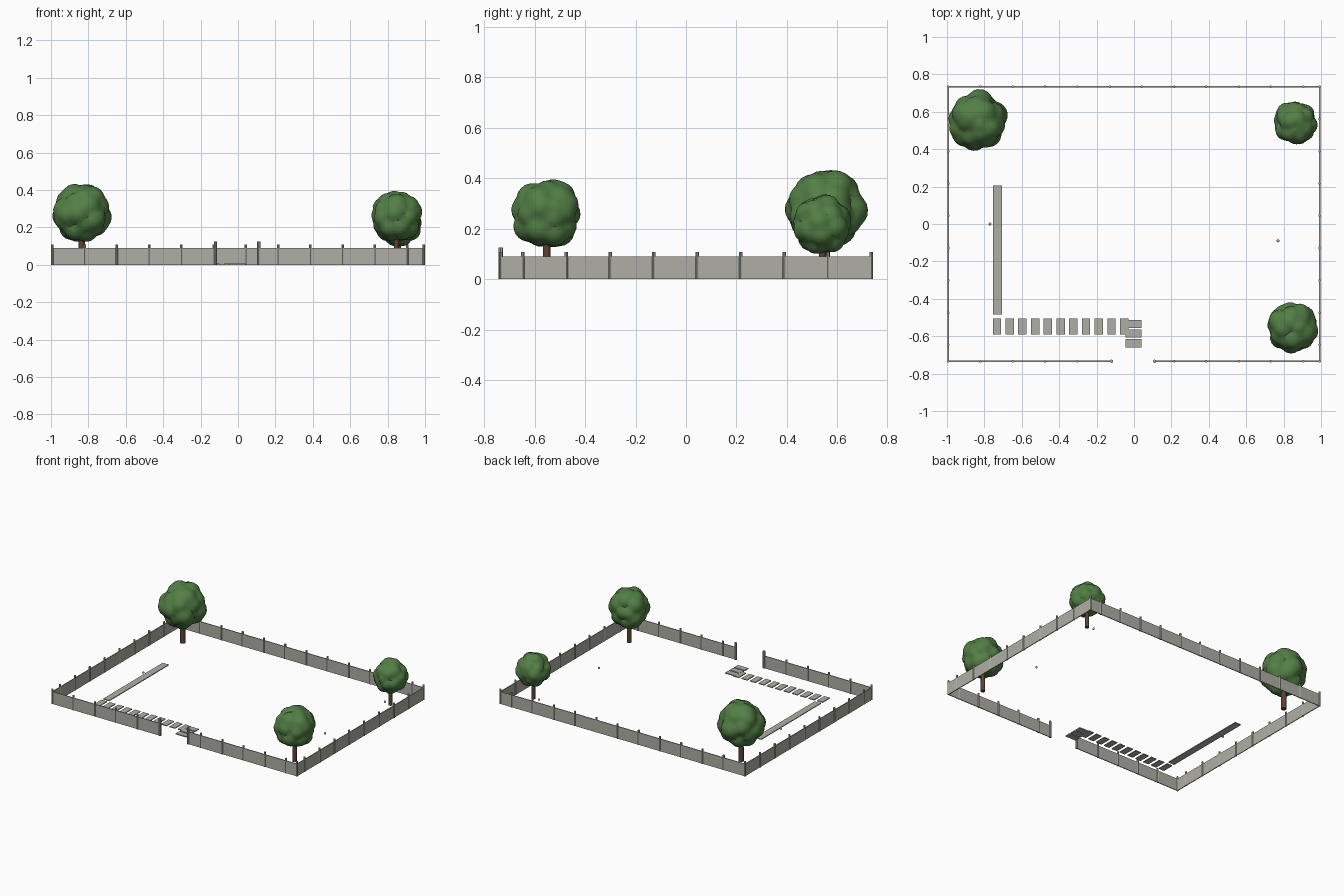
import bpy, bmesh, math, random
from mathutils import Vector

if "Cube" in bpy.data.objects:
    bpy.data.objects.remove(bpy.data.objects["Cube"])

random.seed(4)


def material(name, rgb):
    m = bpy.data.materials.new(name)
    m.diffuse_color = (*rgb, 1)
    m.use_nodes = True
    m.node_tree.nodes["Principled BSDF"].inputs["Base Color"].default_value = m.diffuse_color
    return m


STONE = material("stone grey", (0.43, 0.43, 0.38))
LEAF = material("leaf green", (0.085, 0.21, 0.06))
BARK = material("bark brown", (0.11, 0.055, 0.03))


def finish(bm, name, mat, loc=(0, 0, 0), smooth=None):
    me = bpy.data.meshes.new(name)
    bm.to_mesh(me)
    bm.free()
    me.materials.append(mat)
    ob = bpy.data.objects.new(name, me)
    ob.location = loc
    bpy.context.collection.objects.link(ob)
    if smooth:
        bpy.ops.object.select_all(action='DESELECT')
        ob.select_set(True)
        bpy.context.view_layer.objects.active = ob
        bpy.ops.object.shade_smooth_by_angle(angle=math.radians(smooth))
    return ob


def box(name, x0, x1, y0, y1, z0, z1, mat=STONE):
    bm = bmesh.new()
    bmesh.ops.create_cube(bm, size=1)
    bmesh.ops.scale(bm, vec=(x1 - x0, y1 - y0, z1 - z0), verts=bm.verts)
    return finish(bm, name, mat, ((x0 + x1) / 2, (y0 + y1) / 2, (z0 + z1) / 2))


def cylinder(name, x, y, r0, r1, h, mat, sides):
    bm = bmesh.new()
    bmesh.ops.create_cone(bm, cap_ends=True, segments=sides,
                          radius1=r0, radius2=r1, depth=h)
    return finish(bm, name, mat, (x, y, h / 2), 40)


# Fence panels, open at the front gate
X, Y, T, H = 0.993, 0.734, 0.003, 0.09
GATE_L, GATE_R = -0.12, 0.11
box("fence_back", -X, X, Y - T, Y + T, 0, H)
box("fence_left", -X - T, -X + T, -Y, Y, 0, H)
box("fence_right", X - T, X + T, -Y, Y, 0, H)
box("fence_front_left", -X, GATE_L, -Y - T, -Y + T, 0, H)
box("fence_front_right", GATE_R, X, -Y - T, -Y + T, 0, H)

# Evenly spaced posts plus corner posts
STEP = 0.1725
spots = [(sx * X, sy * Y) for sx in (-1, 1) for sy in (-1, 1)]
for i in range(1, 12):
    px = -X + i * STEP
    spots.append((px, Y))
    if not GATE_L - 0.05 < px < GATE_R:
        spots.append((px, -Y))
for i in range(1, 9):
    spots += [(sx * X, Y - i * STEP) for sx in (-1, 1)]
for x, y in spots:
    cylinder("fence_post", x, y, 0.007, 0.007, 0.108, STONE, 8)
for x in (GATE_L, GATE_R):
    cylinder("gate_post", x, -Y, 0.009, 0.009, 0.124, STONE, 8)

# Garden path: long slab, row of stepping stones, gate stones
box("path_slab", -0.755, -0.705, -0.485, 0.205, 0, 0.006)
for i in range(11):
    x = -0.755 + i * 0.068
    box("stepping_stone", x, x + 0.045, -0.59, -0.505, 0, 0.006)
for i in range(3):
    y = -0.553 - i * 0.052
    box("gate_stone", -0.045, 0.04, y - 0.002, y + 0.041, 0, 0.007)

# Small pebbles on the lawn
for x, y in ((-0.77, 0.0), (0.77, -0.09), (0.81, 0.547)):
    bm = bmesh.new()
    bmesh.ops.create_icosphere(bm, subdivisions=2, radius=0.008)
    finish(bm, "pebble", STONE, (x, y, 0.008), 60)


# Trees: tapered trunk and a crown of scalloped lobes
def tree(x, y, cz, r, tr):
    cylinder("tree_trunk", x, y, tr, tr * 0.8, cz, BARK, 10)
    n = 34
    lobes = []
    for i in range(n):
        z = 1 - 2 * (i + 0.5) / n
        a = i * 2.39996
        s = math.sqrt(1 - z * z)
        d = Vector((s * math.cos(a), s * math.sin(a), z))
        d += Vector([random.uniform(-0.2, 0.2) for _ in range(3)])
        lobes.append((d.normalized(), random.uniform(0.97, 1.08)))
    bm = bmesh.new()
    bmesh.ops.create_icosphere(bm, subdivisions=4, radius=1)
    for v in bm.verts:
        d = v.co.normalized()
        k = max(h - 0.75 * (d - l).length_squared for l, h in lobes)
        v.co = d * r * k
    finish(bm, "tree_crown", LEAF, (x, y, cz), 35)


tree(-0.835, 0.552, 0.275, 0.158, 0.019)
tree(0.847, -0.552, 0.255, 0.138, 0.016)
tree(0.86, 0.54, 0.215, 0.115, 0.014)
